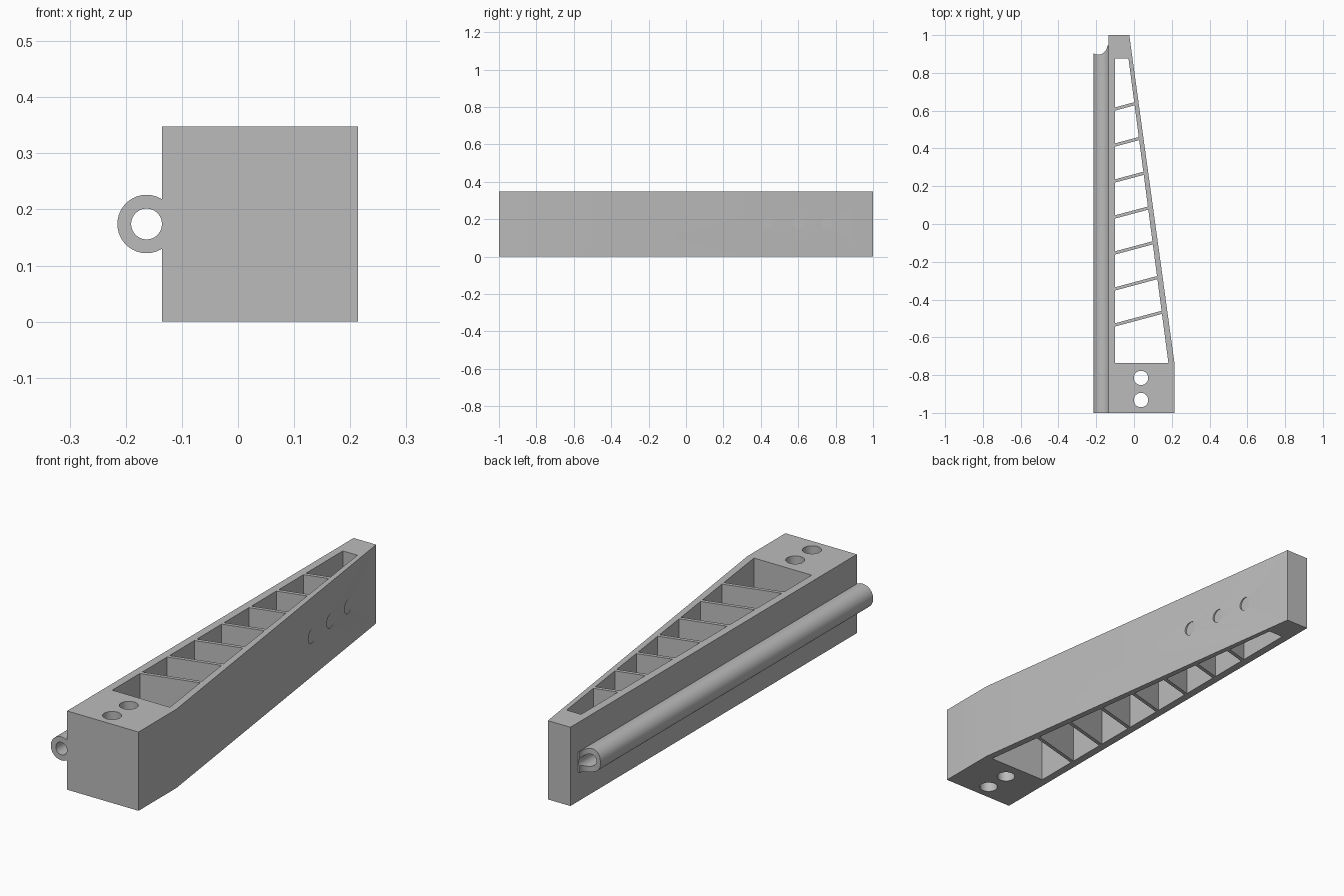
import bpy, bmesh, math

if "Cube" in bpy.data.objects:
    bpy.data.objects.remove(bpy.data.objects["Cube"])

H = 0.348                       # body height
ZC = H / 2
grey = bpy.data.materials.new("plain grey")
grey.diffuse_color = (0.5, 0.5, 0.5, 1)
grey.use_nodes = True
grey.node_tree.nodes["Principled BSDF"].inputs["Base Color"].default_value = grey.diffuse_color


def circle(a, b, r, n=48):
    return [(a + r * math.cos(2 * math.pi * i / n),
             b + r * math.sin(2 * math.pi * i / n)) for i in range(n)]


def prism(name, pts, lo, hi, axis):
    """Extrude a 2D outline from lo to hi along an axis."""
    place = {'x': lambda a, b, h: (h, a, b),
             'y': lambda a, b, h: (a, h, b),
             'z': lambda a, b, h: (a, b, h)}[axis]
    bm = bmesh.new()
    low = [bm.verts.new(place(a, b, lo)) for a, b in pts]
    top = [bm.verts.new(place(a, b, hi)) for a, b in pts]
    bm.faces.new(low)
    bm.faces.new(top)
    for i in range(len(pts)):
        j = (i + 1) % len(pts)
        bm.faces.new((low[i], low[j], top[j], top[i]))
    bmesh.ops.recalc_face_normals(bm, faces=bm.faces)
    me = bpy.data.meshes.new(name)
    bm.to_mesh(me)
    bm.free()
    me.materials.append(grey)
    ob = bpy.data.objects.new(name, me)
    bpy.context.collection.objects.link(ob)
    return ob


def combine(target, tool, operation):
    """Apply a boolean and discard the tool object."""
    mod = target.modifiers.new("bool", 'BOOLEAN')
    mod.operation, mod.solver, mod.object = operation, 'EXACT', tool
    bpy.context.view_layer.objects.active = target
    bpy.ops.object.modifier_apply(modifier=mod.name)
    bpy.data.objects.remove(tool)


# Tapered body
LEFT, RIGHT, KINK, TIP = -0.135, 0.214, -0.735, -0.025
body = prism("tapered_body", [(LEFT, -1), (RIGHT, -1), (RIGHT, KINK), (TIP, 1), (LEFT, 1)],
             0, H, 'z')

# Tube along the left side, with its rounded notch at the back end
tube = prism("hinge_tube", circle(-0.163, ZC, 0.052, 64), -1, 0.945, 'y')
combine(tube, prism("notch", circle(-0.19, 0.946, 0.049), -0.1, H + 0.1, 'z'), 'DIFFERENCE')
combine(body, tube, 'UNION')
combine(body, prism("bore", circle(-0.163, ZC, 0.0274, 64), -1.1, 1.0, 'y'), 'DIFFERENCE')

# Open cells between seven slanted ribs
INNER, WALL, BACK = -0.10, 0.182, 0.875
k = (WALL + 0.029) / (BACK - KINK)
s = math.tan(math.radians(15))
T = 0.0085                      # half rib thickness


def edge(y0, slope):
    """Left and right ends of a cell edge starting at y0 on the left wall."""
    x = (WALL - k * (y0 + slope * 0.1 - KINK)) / (1 + k * slope)
    return (INNER, y0), (x, y0 + slope * (x - INNER))


ribs = [-0.534 + 0.1905 * i for i in range(7)]
lower = [edge(KINK, 0)] + [edge(y + T, s) for y in ribs]
upper = [edge(y - T, s) for y in ribs] + [edge(BACK, 0)]
for (a, b), (d, c) in zip(lower, upper):
    combine(body, prism("cell", [a, b, c, d], -0.1, H + 0.1, 'z'), 'DIFFERENCE')

# Two mounting holes through the wide end
for y in (-0.815, -0.932):
    combine(body, prism("mount_hole", circle(0.037, y, 0.038), -0.1, H + 0.1, 'z'), 'DIFFERENCE')

# Three shallow round pockets in the slanted side
for y in (0.441, 0.602, 0.757):
    floor = RIGHT - (RIGHT - TIP) / (1 - KINK) * (y + 0.022 - KINK)
    combine(body, prism("pocket", circle(y, 0.177, 0.031), floor, 0.4, 'x'), 'DIFFERENCE')

# Smooth rounds, crisp edges
bpy.ops.object.select_all(action='DESELECT')
body.select_set(True)
bpy.context.view_layer.objects.active = body
bpy.ops.object.shade_smooth_by_angle(angle=math.radians(20))
